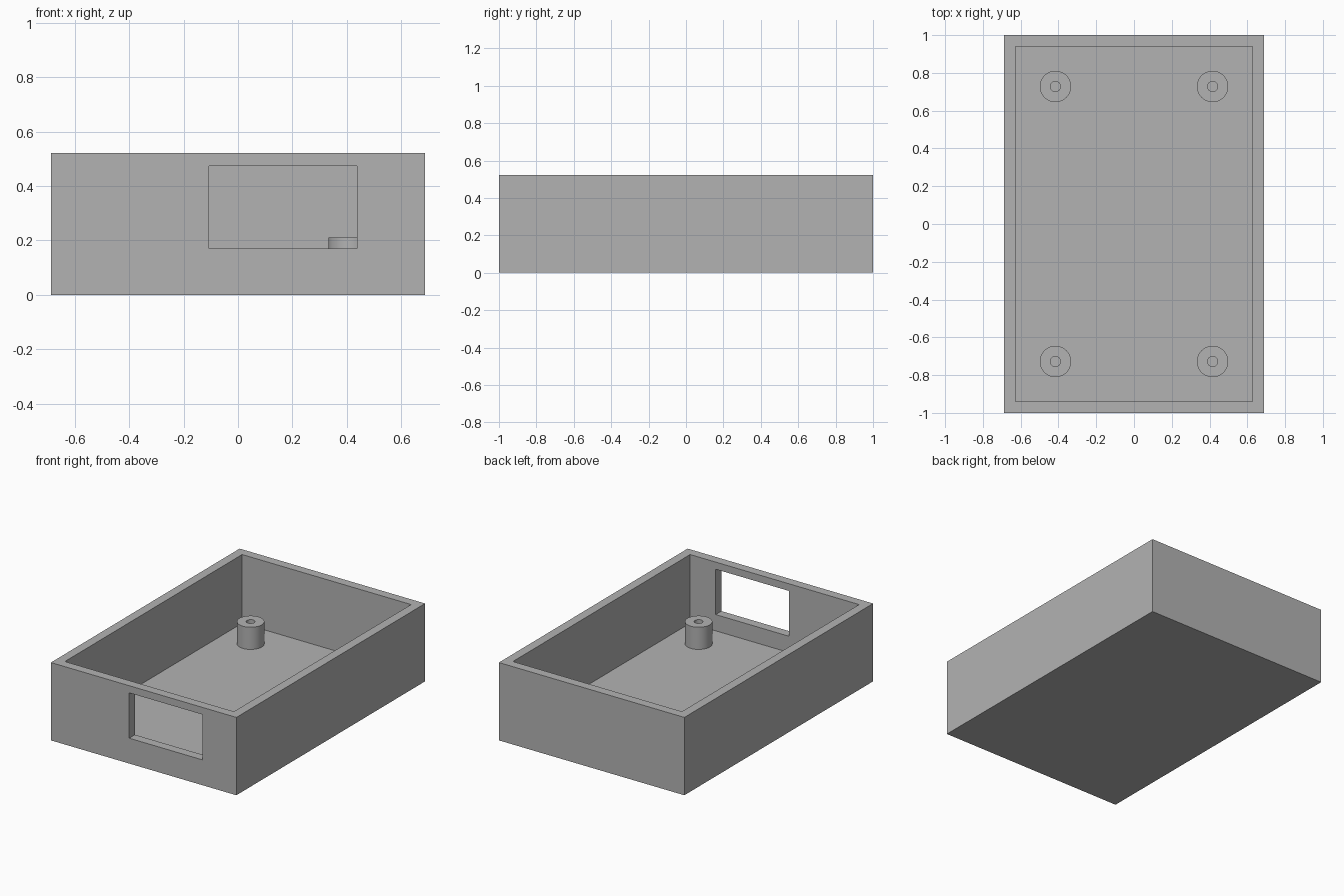
import bpy
import bmesh
from math import radians
from mathutils import Matrix, Vector

if "Cube" in bpy.data.objects:
    bpy.data.objects.remove(bpy.data.objects["Cube"])

WIDTH, LENGTH, HEIGHT = 1.376, 2.0, 0.522
WALL = 0.061
POST_TOP, POST_R, HOLE_R = 0.21, 0.083, 0.027

grey = bpy.data.materials.new("plain_grey")
grey.use_nodes = True
grey.diffuse_color = (0.45, 0.45, 0.45, 1)
grey.node_tree.nodes["Principled BSDF"].inputs["Base Color"].default_value = grey.diffuse_color


def finish(name, bm):
    bmesh.ops.recalc_face_normals(bm, faces=bm.faces)
    mesh = bpy.data.meshes.new(name)
    bm.to_mesh(mesh)
    bm.free()
    mesh.materials.append(grey)
    obj = bpy.data.objects.new(name, mesh)
    bpy.context.collection.objects.link(obj)
    return obj


def box(name, low, high):
    low, high = Vector(low), Vector(high)
    bm = bmesh.new()
    bmesh.ops.create_cube(bm, size=1, matrix=Matrix.Translation((low + high) / 2)
                          @ Matrix.Diagonal((high - low).to_4d()))
    return finish(name, bm)


def select_only(obj):
    bpy.ops.object.select_all(action='DESELECT')
    obj.select_set(True)
    bpy.context.view_layer.objects.active = obj


def cut(obj, cutter):
    cutter.hide_render = True
    mod = obj.modifiers.new("cut", 'BOOLEAN')
    mod.operation, mod.solver, mod.object = 'DIFFERENCE', 'EXACT', cutter
    select_only(obj)
    bpy.ops.object.modifier_apply(modifier=mod.name)
    bpy.data.objects.remove(cutter)


# Open tray with a window through the front wall
hx, hy = WIDTH / 2, LENGTH / 2
tray = box("tray", (-hx, -hy, 0), (hx, hy, HEIGHT))
cut(tray, box("cavity_cutter", (WALL - hx, WALL - hy, WALL),
              (hx - WALL, hy - WALL, HEIGHT + 0.2)))
cut(tray, box("window_cutter", (-0.107, -hy - 0.1, 0.17),
              (0.437, -hy + WALL + 0.1, 0.474)))


# Hollow screw posts, each a spun rectangular profile
def post(name, x, y):
    bm = bmesh.new()
    profile = [(HOLE_R, WALL), (HOLE_R, POST_TOP), (POST_R, POST_TOP), (POST_R, WALL)]
    verts = [bm.verts.new((r, 0, z)) for r, z in profile]
    edges = [bm.edges.new(pair) for pair in zip(verts, verts[1:])]
    bmesh.ops.spin(bm, geom=verts + edges, axis=(0, 0, 1), cent=(0, 0, 0),
                   angle=radians(360), steps=48)
    bmesh.ops.remove_doubles(bm, verts=bm.verts, dist=0.0001)
    bmesh.ops.translate(bm, verts=bm.verts, vec=(x, y, 0))
    obj = finish(name, bm)
    # Open tube: make sure the outer wall faces outward
    top = max(obj.data.polygons, key=lambda p: p.center.z)
    if top.normal.z < 0:
        obj.data.flip_normals()
    select_only(obj)
    bpy.ops.object.shade_smooth_by_angle(angle=radians(30))


for side, x in (("right", -0.416), ("left", 0.416)):
    for end, y in (("front", -0.728), ("back", 0.728)):
        post(f"{end}_{side}_post", x, y)
